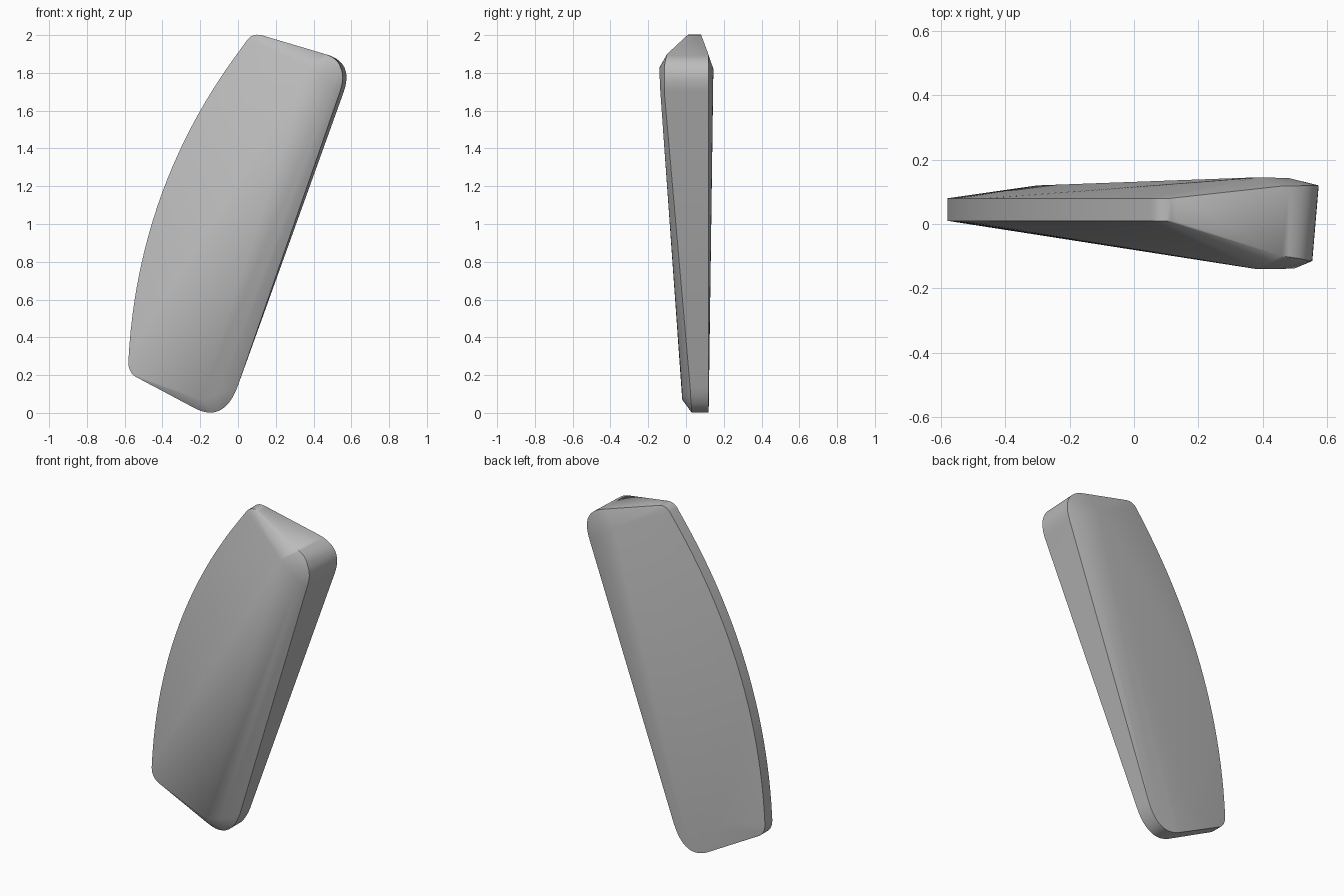
import bpy
import bmesh
import math
from mathutils import Vector

cube = bpy.data.objects.get("Cube")
if cube:
    bpy.data.objects.remove(cube, do_unlink=True)

grey = bpy.data.materials.new("plain_grey")
grey.use_nodes = True
colour = (0.5, 0.5, 0.5, 1)
grey.diffuse_color = colour
grey.node_tree.nodes["Principled BSDF"].inputs["Base Color"].default_value = colour

# Outline curves: start, control, end (x, z); then front y, back y and
# front-edge inset at the start and at the end
TIP, TAIL = (0.01, 0.08, 0), (0.03, 0.12, 0)
TOP, SIDE, HEEL = (-0.10, 0.118, 0), (-0.115, 0.12, 0.02), (0.02, 0.12, 0)
outline = [
    ((-0.58, 0.28), (-0.53, 1.22), (0.04, 1.96), TIP, TIP, 24),
    ((0.04, 1.96), (0.075, 2.025), (0.15, 1.99), TIP, TIP, 8),
    ((0.46, 1.90), (0.615, 1.86), (0.56, 1.70), TOP, SIDE, 12),
    ((0.01, 0.175), (-0.06, -0.055), (-0.22, 0.02), HEEL, TAIL, 12),
    ((-0.53, 0.185), (-0.585, 0.21), (-0.58, 0.28), TIP, TIP, 8),
]

# Raised ridges on the front and back
front_ridge = [(0.38, -0.14, 1.83), (0.45, -0.14, 1.81), (0.50, -0.138, 1.73),
               (-0.20, -0.02, 0.07), (-0.10, -0.02, 0.10)]
back_ridge = [(0.38, 0.145, 1.82), (0.48, 0.143, 1.73),
              (-0.30, 0.12, 0.20), (-0.12, 0.121, 0.10)]


def bezier(a, c, b, t):
    return Vector(a) * (1 - t) ** 2 + Vector(c) * 2 * t * (1 - t) + Vector(b) * t * t


# Solid fin wrapped tightly around the outline and ridges
bm = bmesh.new()
for a, c, b, start, end, steps in outline:
    for i in range(steps + 1):
        t = i / steps
        p = bezier(a, c, b, t)
        front, back, inset = Vector(start).lerp(Vector(end), min(1, 2 * t))
        bm.verts.new((p.x - inset, front, p.y))
        bm.verts.new((p.x, back, p.y))
for co in front_ridge + back_ridge:
    bm.verts.new(co)
bmesh.ops.remove_doubles(bm, verts=bm.verts[:], dist=0.0005)
bmesh.ops.convex_hull(bm, input=bm.verts[:])
loose = [v for v in bm.verts if not v.link_faces]
bmesh.ops.delete(bm, geom=loose, context='VERTS')
bmesh.ops.recalc_face_normals(bm, faces=bm.faces[:])

mesh = bpy.data.meshes.new("fin_panel")
bm.to_mesh(mesh)
bm.free()
mesh.materials.append(grey)
fin = bpy.data.objects.new("fin_panel", mesh)
bpy.context.collection.objects.link(fin)

bpy.ops.object.select_all(action='DESELECT')
fin.select_set(True)
bpy.context.view_layer.objects.active = fin
bpy.ops.object.shade_smooth_by_angle(angle=math.radians(30))
